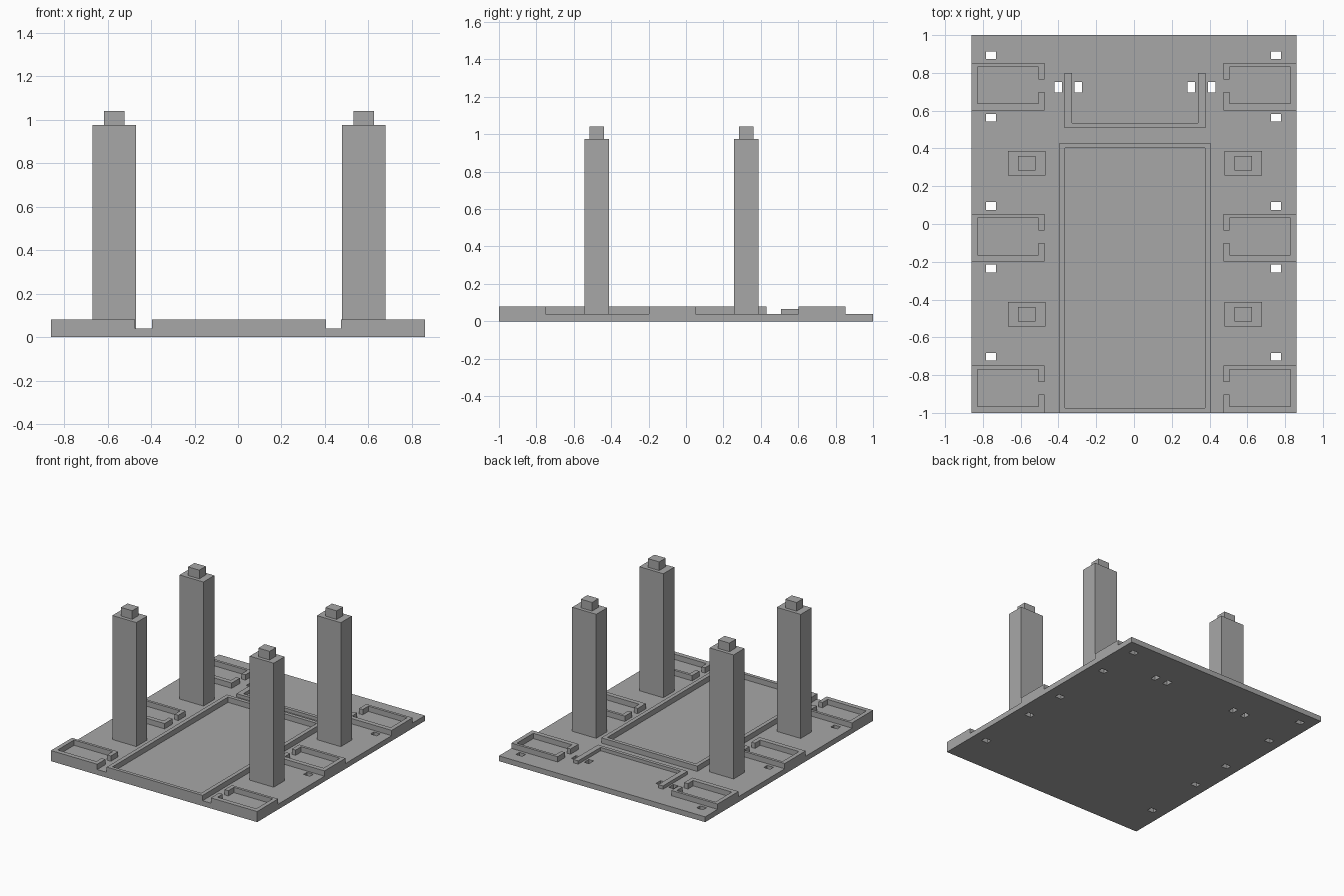
import bpy
import bmesh

cube = bpy.data.objects.get("Cube")
if cube:
    bpy.data.objects.remove(cube, do_unlink=True)

GREY = (0.39, 0.39, 0.39, 1.0)
grey = bpy.data.materials.new("plain grey")
grey.use_nodes = True
grey.diffuse_color = GREY
grey.node_tree.nodes["Principled BSDF"].inputs["Base Color"].default_value = GREY

FLOOR, RIM = 0.04, 0.08      # plate top and wall top
SHIFT = 0.005                # the inner parts sit slightly off centre


def extrude(name, faces, z0, z1):
    """Extrude flat outlines (lists of x, y points) from z0 to z1."""
    bm = bmesh.new()
    for outline in faces:
        bm.faces.new([bm.verts.new((x, y, z0)) for x, y in outline])
    bmesh.ops.remove_doubles(bm, verts=bm.verts, dist=1e-5)
    top = bmesh.ops.extrude_face_region(bm, geom=bm.faces[:], use_keep_orig=True)["geom"]
    bmesh.ops.translate(bm, vec=(0, 0, z1 - z0),
                        verts=[v for v in top if isinstance(v, bmesh.types.BMVert)])
    bmesh.ops.recalc_face_normals(bm, faces=bm.faces)
    mesh = bpy.data.meshes.new(name)
    bm.to_mesh(mesh)
    bm.free()
    mesh.materials.append(grey)
    obj = bpy.data.objects.new(name, mesh)
    bpy.context.collection.objects.link(obj)
    return obj


def rect(x0, x1, y0, y1):
    return [(x0, y0), (x1, y0), (x1, y1), (x0, y1)]


def centred(cx, cy, w, d):
    return rect(cx - w / 2, cx + w / 2, cy - d / 2, cy + d / 2)


# Base plate with rectangular slots cut through it
plate = extrude("base_plate", [rect(-0.86, 0.86, -1, 1)], 0, FLOOR)
slots = [centred(s * 0.754 - 0.002, y, 0.053, 0.041)
         for s in (-1, 1) for y in (0.894, 0.562, 0.095, -0.235, -0.703)]
slots += [centred(s * x + SHIFT, 0.723, 0.04, 0.055)
          for s in (-1, 1) for x in (0.299, 0.406)]
cutter = extrude("slot_cutter", slots, -0.1, 0.1)
cutter.hide_render = True
cut = plate.modifiers.new("slots", "BOOLEAN")
cut.operation = "DIFFERENCE"
cut.solver = "EXACT"
cut.object = cutter
bpy.context.view_layer.objects.active = plate
bpy.ops.object.modifier_apply(modifier=cut.name)
bpy.data.objects.remove(cutter, do_unlink=True)

# Side trays: a walled pocket with a gap in the wall facing the middle
for side, s in (("left", 1), ("right", -1)):
    for row, y in (("front", -1.0), ("middle", -0.198), ("back", 0.602)):
        lo, hi = y + 0.097, y + 0.163
        path = [(0.474, hi), (0.474, y + 0.25), (0.86, y + 0.25), (0.86, y),
                (0.474, y), (0.474, lo), (0.505, lo), (0.505, y + 0.035),
                (0.828, y + 0.035), (0.828, y + 0.23), (0.505, y + 0.23), (0.505, hi)]
        extrude(f"{side}_{row}_tray", [[(s * px, py) for px, py in path]], FLOOR, RIM)

# Central frame: a closed ring of walls
outer = rect(-0.395, 0.405, -1, 0.43)
inner = rect(-0.365, 0.375, -0.974, 0.402)
ring = [[outer[i], outer[(i + 1) % 4], inner[(i + 1) % 4], inner[i]] for i in range(4)]
extrude("central_frame", ring, FLOOR, RIM)

# Low U-shaped bracket open to the back
u = [(-0.373, 0.8), (-0.373, 0.508), (0.373, 0.508), (0.373, 0.8),
     (0.334, 0.8), (0.334, 0.534), (-0.334, 0.534), (-0.334, 0.8)]
extrude("rear_bracket", [[(x + SHIFT, y) for x, y in u]], FLOOR, 0.065)

# Four columns, each with a peg on top
for side, s in (("left", 1), ("right", -1)):
    for row, y in (("front", -0.478), ("back", 0.322)):
        x = s * 0.573 + SHIFT
        extrude(f"{side}_{row}_column", [centred(x, y, 0.2, 0.13)], FLOOR, 0.975)
        extrude(f"{side}_{row}_peg", [centred(x, y, 0.094, 0.077)], 0.975, 1.04)
